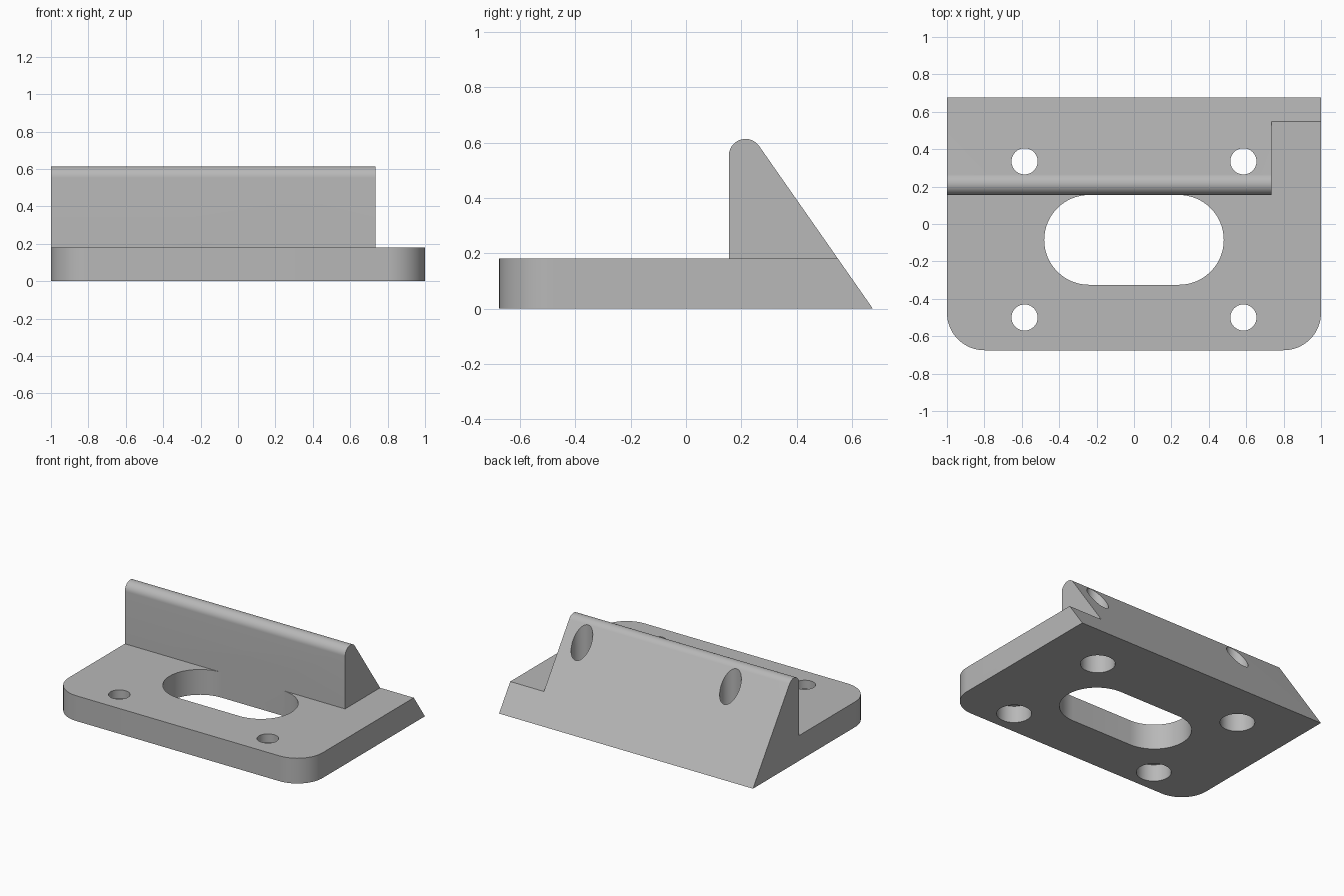
import bpy, bmesh
from math import sin, cos, pi, radians
from mathutils import Vector

cube = bpy.data.objects.get("Cube")
if cube:
    bpy.data.objects.remove(cube, do_unlink=True)

grey = bpy.data.materials.new("plain grey")
grey.use_nodes = True
colour = (0.48, 0.48, 0.48, 1)
grey.diffuse_color = colour
grey.node_tree.nodes["Principled BSDF"].inputs["Base Color"].default_value = colour

PLATE_TOP, FRONT, BACK = 0.18, -0.675, 0.675
WALL, RIDGE_TOP, RIDGE_R = 0.155, 0.613, 0.06
WEDGE_END = 0.735


def arc(cx, cy, r, start, end, steps):
    """Points along an arc, angles in degrees."""
    angles = [radians(start + (end - start) * i / steps) for i in range(steps + 1)]
    return [(cx + r * cos(a), cy + r * sin(a)) for a in angles]


def prism(name, outline, place, direction):
    """Extrude a closed outline along a direction."""
    bm = bmesh.new()
    face = bm.faces.new([bm.verts.new(place(u, v)) for u, v in outline])
    top = bmesh.ops.extrude_face_region(bm, geom=[face])
    verts = [g for g in top["geom"] if isinstance(g, bmesh.types.BMVert)]
    bmesh.ops.translate(bm, verts=verts, vec=Vector(direction))
    bmesh.ops.recalc_face_normals(bm, faces=bm.faces)
    mesh = bpy.data.meshes.new(name)
    bm.to_mesh(mesh)
    bm.free()
    mesh.materials.append(grey)
    obj = bpy.data.objects.new(name, mesh)
    bpy.context.collection.objects.link(obj)
    return obj


def upright(name, outline, bottom, top):
    return prism(name, outline, lambda u, v: (u, v, bottom), (0, 0, top - bottom))


def cut(target, cutter):
    cutter.hide_render = True
    mod = target.modifiers.new("cut", 'BOOLEAN')
    mod.operation, mod.solver, mod.object = 'DIFFERENCE', 'EXACT', cutter
    bpy.context.view_layer.objects.active = target
    bpy.ops.object.modifier_apply(modifier=mod.name)
    bpy.data.objects.remove(cutter, do_unlink=True)


# Plate and rounded wedge, one side profile swept along x
profile = [(FRONT, 0), (BACK, 0)]
profile += arc(WALL + RIDGE_R, RIDGE_TOP - RIDGE_R, RIDGE_R, 35, 180, 20)
profile += [(WALL, PLATE_TOP), (FRONT, PLATE_TOP)]
bracket = prism("bracket", profile, lambda u, v: (-1, u, v), (2, 0, 0))

# Rounded front corners
bm = bmesh.new()
bm.from_mesh(bracket.data)
corners = [e for e in bm.edges
           if all(v.co.y < FRONT + 0.01 for v in e.verts)
           and abs(e.verts[0].co.z - e.verts[1].co.z) > 0.1]
bmesh.ops.bevel(bm, geom=corners, offset=0.2, segments=16, profile=0.5, affect='EDGES')
bm.to_mesh(bracket.data)
bm.free()

# Step where the wedge stops short of the left end
cut(bracket, upright("step_cutter", [(WEDGE_END, 0.1), (1.1, 0.1), (1.1, 0.8), (WEDGE_END, 0.8)],
                     PLATE_TOP, 0.8))

# Long central slot, flush with the wedge wall
slot = arc(0.24, -0.085, 0.24, -90, 90, 32) + arc(-0.24, -0.085, 0.24, 90, 270, 32)
cut(bracket, upright("slot_cutter", slot, -0.1, 0.3))

# Bolt holes, counterbored from below
for y, depth in ((-0.5, 0.12), (0.335, 0.2)):
    for x in (-0.585, 0.585):
        hole = arc(x, y, 0.07, 0, 360, 40)[:-1]
        bore = arc(x, y, 0.112, 0, 360, 40)[:-1]
        cut(bracket, upright("hole_cutter", hole, -0.1, 0.8))
        cut(bracket, upright("bore_cutter", bore, -0.1, depth))

# Smooth curves with crisp edges
bpy.ops.object.select_all(action='DESELECT')
bracket.select_set(True)
bpy.context.view_layer.objects.active = bracket
bpy.ops.object.shade_smooth_by_angle(angle=radians(25))
